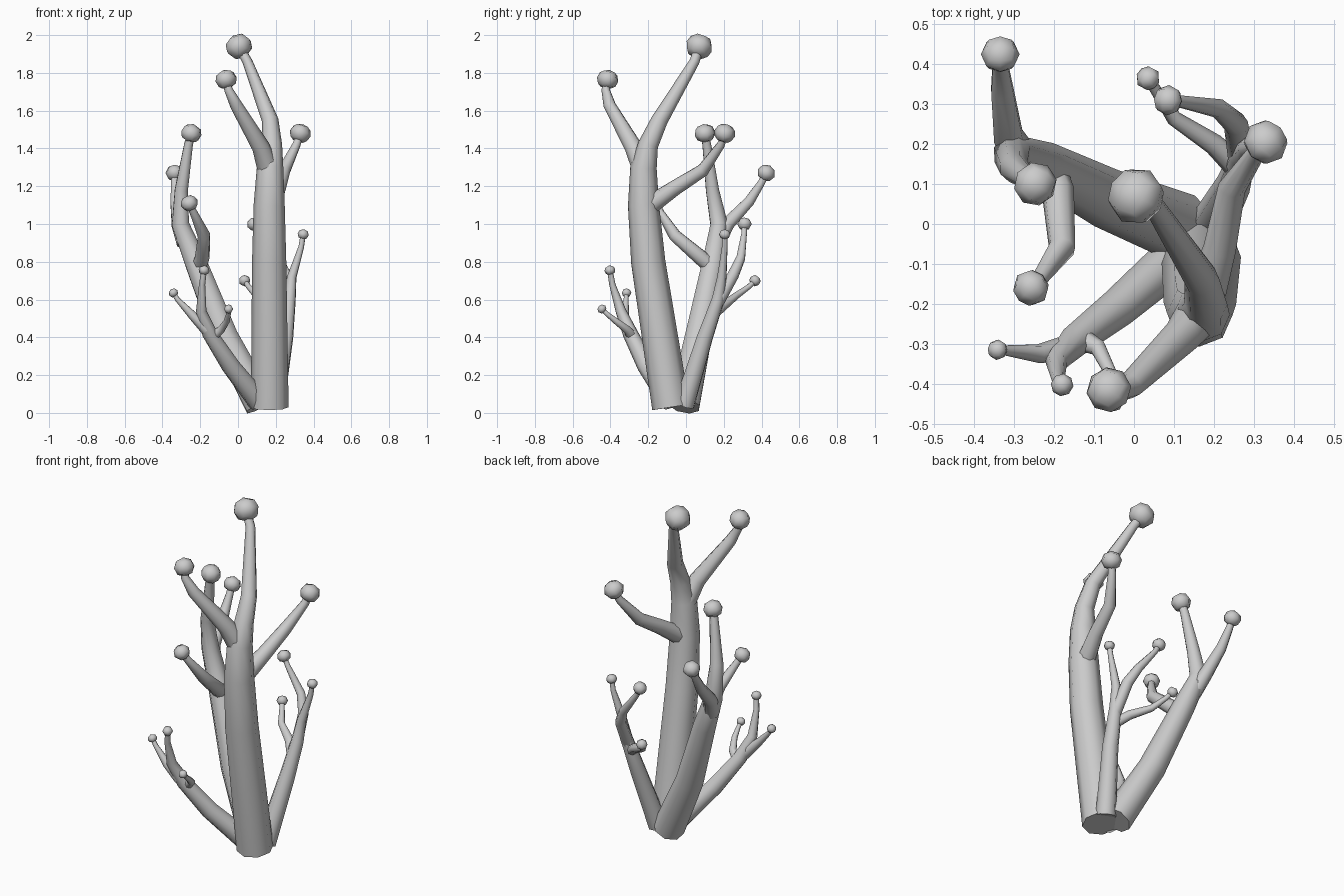
import bpy, bmesh
from mathutils import Vector


def limb(name, pts):
    """Tapered eight-sided tube through (x, y, z, radius) points."""
    cu = bpy.data.curves.new(name, 'CURVE')
    cu.dimensions = '3D'
    cu.bevel_depth = 1.0
    cu.bevel_resolution = 2
    cu.use_fill_caps = True
    sp = cu.splines.new('POLY')
    sp.points.add(len(pts) - 1)
    for p, (x, y, z, r) in zip(sp.points, pts):
        p.co = (x, y, z, 1)
        p.radius = r * 1.03
    ob = bpy.data.objects.new(name, cu)
    bpy.context.collection.objects.link(ob)
    bpy.ops.object.select_all(action='DESELECT')
    ob.select_set(True)
    bpy.context.view_layer.objects.active = ob
    bpy.ops.object.convert(target='MESH')


def bud(name, co, r, direction):
    """Faceted ball aligned with the end of its branch."""
    bm = bmesh.new()
    bmesh.ops.create_cube(bm, size=2)
    bmesh.ops.subdivide_edges(bm, edges=bm.edges[:], cuts=1, use_grid_fill=True)
    for v in bm.verts:
        v.co = v.co.normalized() * r * 1.03
        v.co.z *= 0.92
    for f in bm.faces:
        f.smooth = True
    me = bpy.data.meshes.new(name)
    bm.to_mesh(me)
    bm.free()
    ob = bpy.data.objects.new(name, me)
    ob.location = co
    ob.rotation_euler = Vector(direction).to_track_quat('Z', 'Y').to_euler()
    bpy.context.collection.objects.link(ob)


def branch(name, pts, tip):
    """Limb ending in a round bud."""
    x, y, z, r = tip
    limb(name, pts + [(x, y, z, pts[-1][3] * 0.9)])
    d = Vector((x, y, z)) - Vector(pts[-1][:3])
    bud(name + "_bud", (x, y, z), r, d)


# main trunk with its fork and side branch
branch("main_trunk", [(.168, -.08, .03, .097), (.165, -.2, .8, .088), (.165, -.225, 1.1, .08),
                      (.17, -.225, 1.3, .068), (.18, -.2, 1.42, .052), (.17, -.14, 1.55, .043),
                      (.05, .045, 1.86, .026)], (.005, .07, 1.94, .071))
branch("main_fork", [(.17, -.215, 1.26, .058), (.12, -.28, 1.41, .046), (-.01, -.405, 1.63, .032),
                     (-.05, -.425, 1.71, .022)], (-.063, -.415, 1.765, .056))
branch("main_side", [(.175, -.19, 1.1, .05), (.215, -.06, 1.19, .04), (.245, .09, 1.285, .034),
                     (.31, .185, 1.42, .022)], (.33, .205, 1.48, .055))

# left trunk
branch("left_trunk", [(.12, -.01, .04, .085), (-.07, .065, .4, .074), (-.225, .145, .8, .06),
                      (-.305, .175, 1.0, .048), (-.3, .14, 1.18, .036), (-.262, .11, 1.42, .024)],
       (-.247, .1, 1.48, .054))
branch("left_back", [(-.28, .16, .9, .045), (-.315, .22, 1.0, .038), (-.33, .335, 1.12, .029),
                     (-.335, .4, 1.22, .02)], (-.335, .425, 1.27, .047))
branch("left_front", [(-.215, .15, .76, .04), (-.19, .08, .82, .04), (-.18, -.06, .94, .033),
                      (-.235, -.135, 1.06, .02)], (-.258, -.16, 1.11, .045))

# back right trunk
branch("back_trunk", [(.19, -.01, .04, .055), (.25, .1, .4, .043), (.272, .17, .6, .034),
                      (.285, .19, .72, .025), (.335, .205, .88, .015)], (.345, .205, .945, .029))
branch("back_upper", [(.27, .16, .57, .033), (.255, .25, .73, .03), (.21, .29, .82, .024),
                      (.11, .308, .95, .015)], (.085, .31, 1.0, .037))
branch("back_lower", [(.26, .14, .52, .03), (.2, .2, .57, .026), (.1, .265, .62, .019),
                      (.055, .335, .67, .014)], (.035, .365, .7, .03))

# front left trunk
branch("front_trunk", [(.11, -.08, .06, .058), (-.04, -.21, .25, .048), (-.15, -.295, .42, .039),
                       (-.195, -.345, .54, .027), (-.19, -.39, .68, .016)], (-.18, -.403, .755, .028))
branch("front_left", [(-.165, -.31, .44, .032), (-.24, -.325, .515, .023), (-.32, -.317, .6, .013)],
       (-.342, -.315, .635, .025))
branch("front_right", [(-.14, -.285, .4, .03), (-.09, -.31, .44, .021), (-.06, -.37, .485, .016),
                       (-.05, -.42, .525, .012)], (-.05, -.445, .55, .024))
